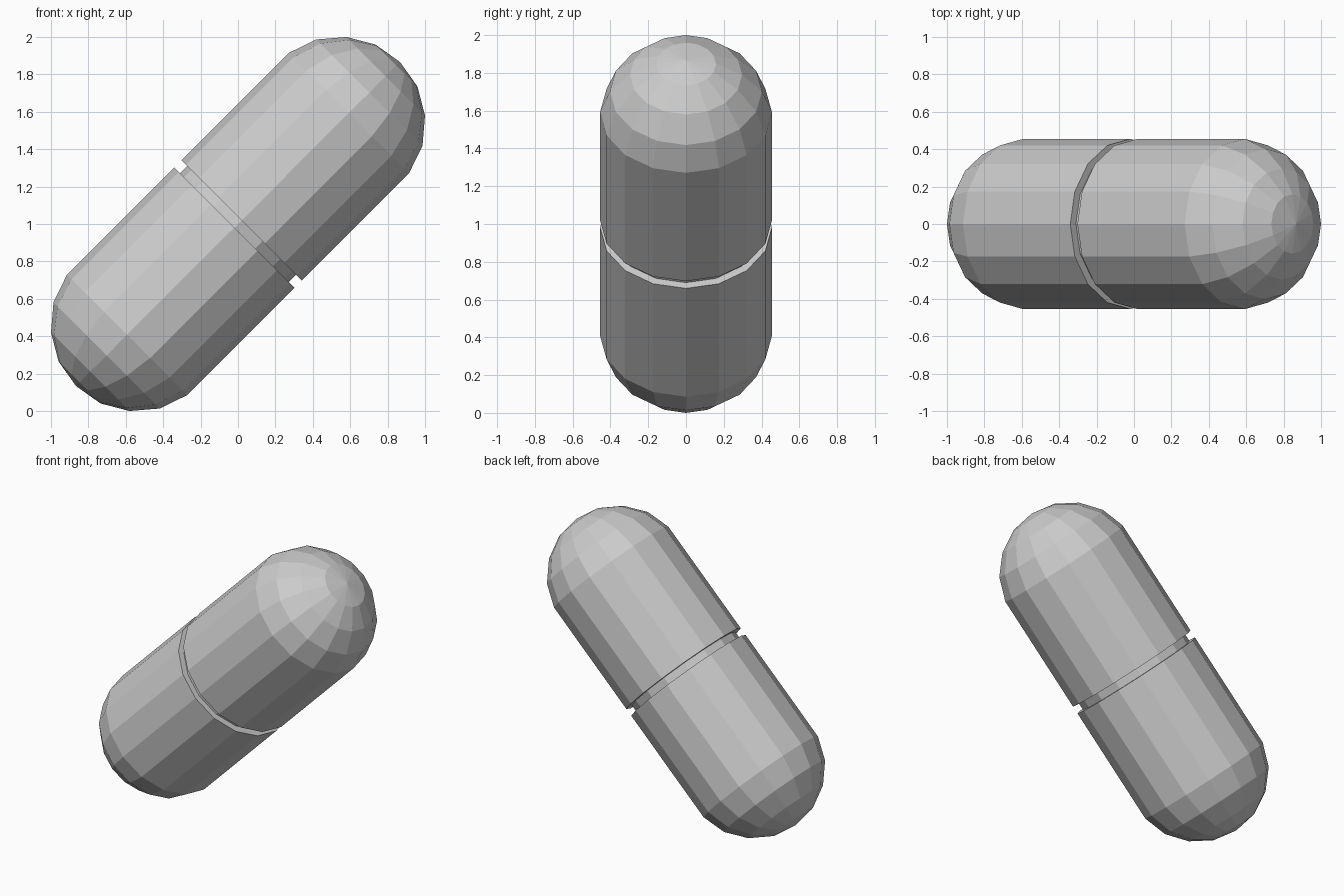
import bpy, bmesh
from math import pi, sin, cos
from mathutils import Matrix

if "Cube" in bpy.data.objects:
    bpy.data.objects.remove(bpy.data.objects["Cube"])

SIDES = 16
# local z is the capsule axis, leaned 45 degrees towards +x
PLACE = Matrix.Translation((0, 0, 1)) @ Matrix.Rotation(pi / 4, 4, 'Y')


def lathe(name, profile, flip=1):
    """Revolve (radius, height) points; a zero radius makes a pole."""
    bm = bmesh.new()
    rings = []
    for r, h in profile:
        n = SIDES if r > 0 else 1
        rings.append([bm.verts.new((r * cos(2 * pi * i / SIDES),
                                    r * sin(2 * pi * i / SIDES), h * flip))
                      for i in range(n)])
    for a, b in zip(rings, rings[1:]):
        for i in range(SIDES):
            j = (i + 1) % SIDES
            if len(b) == 1:
                bm.faces.new((a[i], a[j], b[0]))
            else:
                bm.faces.new((a[i], a[j], b[j], b[i]))
    bmesh.ops.recalc_face_normals(bm, faces=bm.faces)
    if flip < 0 or len(rings[-1]) > 1:
        bm.normal_update()
    # make sure the widest walls face outwards
    wall = max(bm.faces, key=lambda f: f.calc_area())
    c = wall.calc_center_median()
    if wall.normal.x * c.x + wall.normal.y * c.y < 0:
        bmesh.ops.reverse_faces(bm, faces=bm.faces)
    me = bpy.data.meshes.new(name)
    bm.to_mesh(me)
    bm.free()
    ob = bpy.data.objects.new(name, me)
    ob.matrix_world = PLACE
    bpy.context.collection.objects.link(ob)
    return ob


# the two rounded halves, each with a rim stepping in to the groove
half = [(0.412, 0.027), (0.455, 0.027), (0.455, 0.838), (0.402, 0.993),
        (0.297, 1.117), (0.159, 1.198), (0, 1.225)]
lathe("upper_half", half)
lathe("lower_half", half, -1)

# narrow recessed band joining the halves
lathe("middle_band", [(0.412, -0.027), (0.412, 0.027)])
